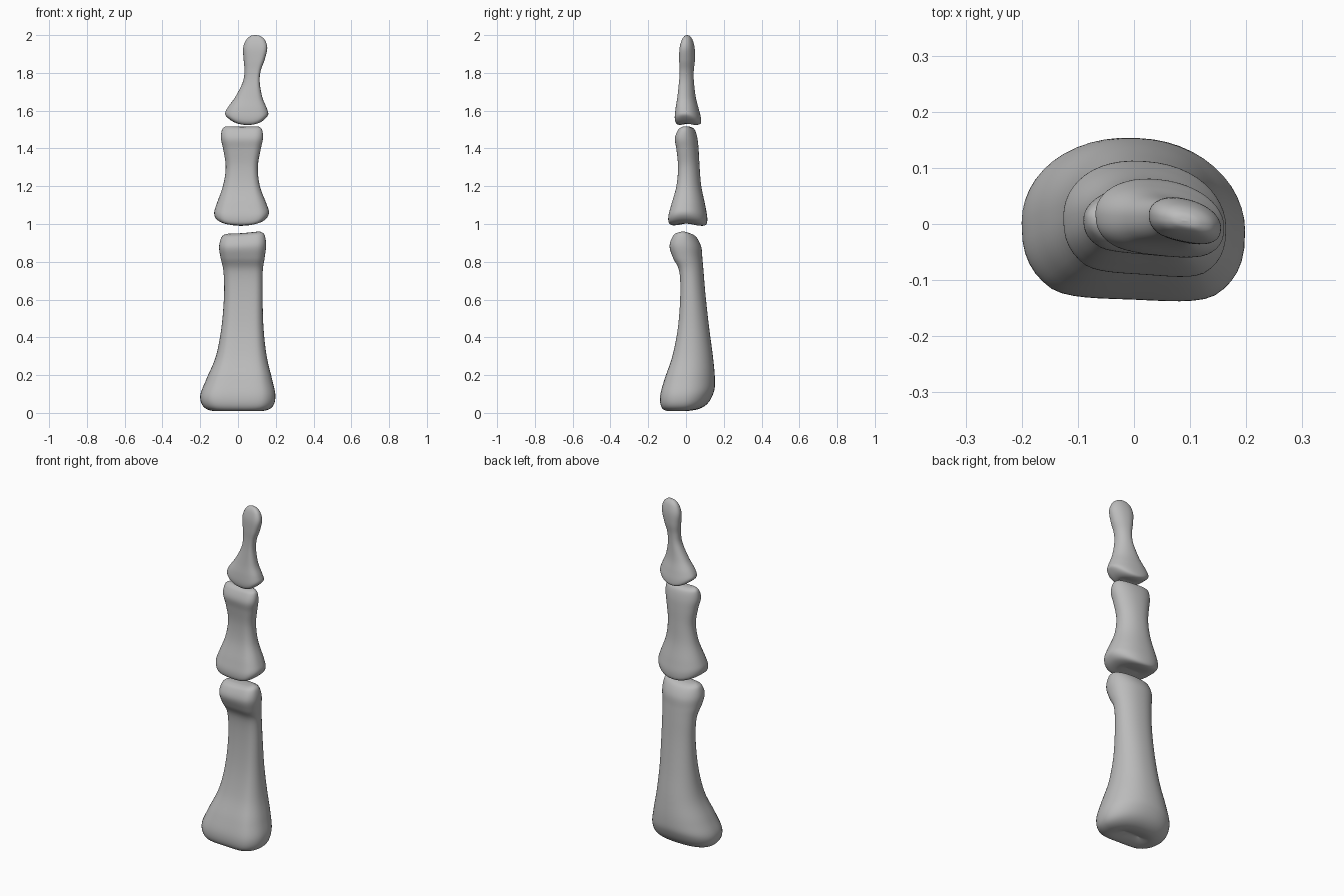
import bpy
import bmesh
import math

SIDES = 48
STEPS = 6

cube = bpy.data.objects.get("Cube")
if cube:
    bpy.data.objects.remove(cube, do_unlink=True)

bone_grey = bpy.data.materials.new("bone_grey")
bone_grey.use_nodes = True
colour = (0.5, 0.5, 0.5, 1)
bone_grey.diffuse_color = colour
bone_grey.node_tree.nodes["Principled BSDF"].inputs["Base Color"].default_value = colour


def spline(sections):
    """Smoothly interpolate the hand-placed sections along the shaft."""
    last = len(sections) - 1
    for i in range(last):
        a, b = sections[max(i - 1, 0)], sections[i]
        c, d = sections[i + 1], sections[min(i + 2, last)]
        for k in range(STEPS):
            t = k / STEPS
            yield [q + t / 2 * (r - p + t * (2 * p - 5 * q + 4 * r - s + t * (3 * (q - r) + s - p)))
                   for p, q, r, s in zip(a, b, c, d)]
    yield sections[last]


def power(value, exponent):
    return math.copysign(abs(value) ** exponent, value)


def falloff(distance, reach):
    t = max(0, 1 - abs(distance) / reach)
    return t * t * (3 - 2 * t)


def make_bone(name, sections, reach, base_x=0, base_y=0, base_back=0,
              head_x=0, head_lean=0, hollow=0.1, skew=0):
    """Loft a bone; each section is (z, left edge, right edge, front, back)."""
    z_base, z_head = sections[0][0], sections[-1][0]
    half_base = max(s[2] - s[1] for s in sections[:6]) / 2
    half_head = max(s[2] - s[1] for s in sections[-4:]) / 2
    depth = max(s[4] - s[3] for s in sections[:6]) / 2
    bm = bmesh.new()
    rings = []
    for z, x0, x1, y0, y1 in spline(sections):
        cx, cy, rx, ry = (x0 + x1) / 2, (y0 + y1) / 2, (x1 - x0) / 2, (y1 - y0) / 2
        low, high = falloff(z - z_base, reach), falloff(z - z_head, reach)
        ring = []
        for i in range(SIDES):
            angle = math.tau * i / SIDES
            c, s = math.cos(angle), math.sin(angle)
            u = power(c, 0.9)
            v = power(s, 0.75 if s < 0 else 1)
            # shallow groove along the front face
            if s < 0:
                v *= 1 - hollow * max(0, 1 - 2 * u * u)
            dx, dy = rx * u, ry * v
            # saddle-shaped joint surfaces
            ny = dy / depth
            lift = low * (base_x * (dx / half_base) ** 2 + base_y * ny * ny
                          + base_back * max(0, ny) ** 2)
            nx = dx / half_head
            lift += high * (head_x * nx * nx + head_lean * nx)
            ring.append(bm.verts.new((cx + dx, cy + dy + skew * u * min(1, ry / 0.04), z + lift)))
        rings.append(ring)
    for a, b in zip(rings, rings[1:]):
        for i in range(SIDES):
            j = (i + 1) % SIDES
            bm.faces.new((a[i], a[j], b[j], b[i]))
    # the end rings collapse into closed seams
    bmesh.ops.remove_doubles(bm, verts=rings[0] + rings[-1], dist=0.0005)
    bmesh.ops.recalc_face_normals(bm, faces=bm.faces)
    for face in bm.faces:
        face.smooth = True
    mesh = bpy.data.meshes.new(name)
    bm.to_mesh(mesh)
    bm.free()
    mesh.materials.append(bone_grey)
    bone = bpy.data.objects.new(name, mesh)
    bpy.context.collection.objects.link(bone)


# Long lower bone with a cupped base and a double-knuckled head
make_bone("lower_bone", [
    (.03, -.04, .04, -.02, -.02),
    (.01, -.12, .12, -.1, .06),
    (.03, -.18, .18, -.145, .12),
    (.09, -.2, .198, -.155, .148),
    (.18, -.167, .18, -.13, .153),
    (.3, -.117, .152, -.085, .142),
    (.45, -.088, .135, -.052, .122),
    (.62, -.074, .13, -.037, .103),
    (.75, -.077, .131, -.042, .092),
    (.82, -.092, .141, -.077, .086),
    (.88, -.1, .149, -.096, .08),
    (.93, -.089, .14, -.075, .055),
    (.948, -.07, .12, -.045, .025),
    (.952, -.05, .1, -.01, -.01),
], reach=.16, base_back=.035, head_x=.006, head_lean=.009, hollow=.14, skew=-.008)

# Middle bone
make_bone("middle_bone", [
    (1.003, -.02, .05, .005, .005),
    (.998, -.07, .1, -.06, .065),
    (1.01, -.113, .145, -.097, .104),
    (1.045, -.126, .164, -.105, .112),
    (1.1, -.115, .153, -.088, .101),
    (1.2, -.08, .116, -.056, .08),
    (1.3, -.065, .105, -.046, .071),
    (1.39, -.077, .119, -.054, .066),
    (1.45, -.09, .132, -.063, .06),
    (1.495, -.084, .127, -.045, .047),
    (1.512, -.066, .108, -.022, .027),
    (1.515, -.05, .09, .002, .002),
], reach=.12, base_x=.018, base_y=-.018, head_x=.006, hollow=.14, skew=-.01)

# Slender end bone with a rounded tip
make_bone("tip_bone", [
    (1.531, .03, .065, .01, .01),
    (1.528, -.005, .105, -.035, .05),
    (1.54, -.045, .14, -.055, .076),
    (1.565, -.068, .16, -.062, .078),
    (1.61, -.058, .153, -.057, .066),
    (1.67, -.016, .129, -.046, .05),
    (1.75, .025, .115, -.036, .04),
    (1.81, .034, .12, -.033, .039),
    (1.87, .03, .141, -.035, .045),
    (1.93, .027, .155, -.033, .044),
    (1.973, .042, .143, -.022, .034),
    (1.995, .066, .118, -.008, .02),
    (2, .088, .092, .006, .006),
], reach=.09, base_x=.022, base_y=-.01, hollow=.08, skew=-.012)
